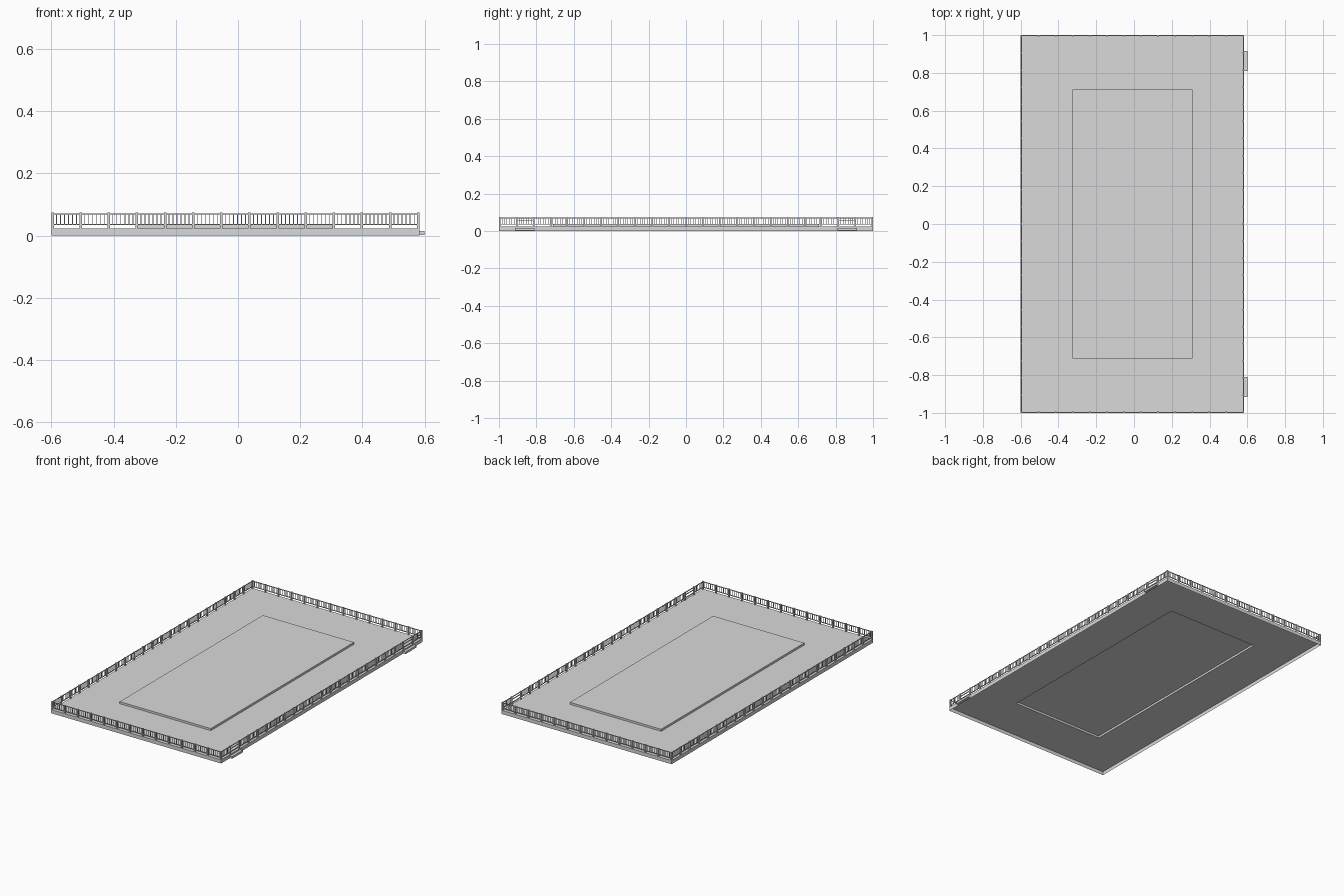
import bpy, bmesh
from mathutils import Vector

old = bpy.data.objects.get("Cube")
if old:
    bpy.data.objects.remove(old, do_unlink=True)

GREY = bpy.data.materials.new("light grey")
GREY.use_nodes = True
GREY.diffuse_color = (0.7, 0.7, 0.7, 1)
GREY.node_tree.nodes["Principled BSDF"].inputs["Base Color"].default_value = GREY.diffuse_color

X0, X1, Y = -0.6, 0.583, 1.0
DECK, TOP = 0.023, 0.036
RAIL_LOW, RAIL_HIGH = 0.036, 0.07


def add_box(bm, lo, hi):
    """Add an axis-aligned box between two corners."""
    lo, hi = Vector(lo), Vector(hi)
    verts = bmesh.ops.create_cube(bm, size=1)["verts"]
    bmesh.ops.scale(bm, vec=hi - lo, verts=verts)
    bmesh.ops.translate(bm, vec=(lo + hi) / 2, verts=verts)


def finish(bm, name):
    mesh = bpy.data.meshes.new(name)
    bm.to_mesh(mesh)
    bm.free()
    mesh.materials.append(GREY)
    bpy.context.collection.objects.link(bpy.data.objects.new(name, mesh))


# Hollow deck: open underneath, with a raised central platform
def rectangle(bm, x0, x1, y, z):
    return [bm.verts.new(p) for p in ((x0, -y, z), (x1, -y, z), (x1, y, z), (x0, y, z))]


bm = bmesh.new()
loops = [rectangle(bm, X0, X1, Y, 0), rectangle(bm, X0, X1, Y, DECK),
         rectangle(bm, -0.325, 0.309, 0.711, DECK), rectangle(bm, -0.325, 0.309, 0.711, TOP)]
for a, b in zip(loops, loops[1:]):
    for i in range(4):
        j = (i + 1) % 4
        bm.faces.new((a[i], a[j], b[j], b[i]))
bm.faces.new(loops[-1])
finish(bm, "deck")


# Railings: posts, two rails and balusters; gate bays get a middle bar instead
def railing(name, start, end, bays, gates=()):
    bm = bmesh.new()
    start, end = Vector(start), Vector(end)
    step = (end - start) / bays

    def upright(p, half, z0, z1):
        add_box(bm, (p.x - half, p.y - half, z0), (p.x + half, p.y + half, z1))

    def rail(a, b, z):
        add_box(bm, (a.x - 0.002, a.y - 0.002, z - 0.002), (b.x + 0.002, b.y + 0.002, z + 0.002))

    for i in range(bays + 1):
        upright(start + step * i, 0.004, DECK, RAIL_HIGH + 0.004)
    for i in range(bays):
        if i in gates:
            rail(start + step * i, start + step * (i + 1), 0.055)
        else:
            for k in range(1, 7):
                upright(start + step * (i + k / 7), 0.0013, RAIL_LOW, RAIL_HIGH)
    for z in (RAIL_LOW, RAIL_HIGH):
        rail(start, end, z)
    finish(bm, name)


E = 0.004
railing("front_railing", (X0 + E, -Y + E, 0), (X1 - E, -Y + E, 0), 13)
railing("back_railing", (X0 + E, Y - E, 0), (X1 - E, Y - E, 0), 13)
railing("right_railing", (X0 + E, -Y + E, 0), (X0 + E, Y - E, 0), 22)
railing("left_railing", (X1 - E, -Y + E, 0), (X1 - E, Y - E, 0), 22, gates=(1, 20))

# Entry steps below the two gates
for name, side in (("front_step", -1), ("back_step", 1)):
    bm = bmesh.new()
    add_box(bm, (X1, side * 0.862 - 0.053, 0.002), (0.6, side * 0.862 + 0.053, 0.015))
    finish(bm, name)
